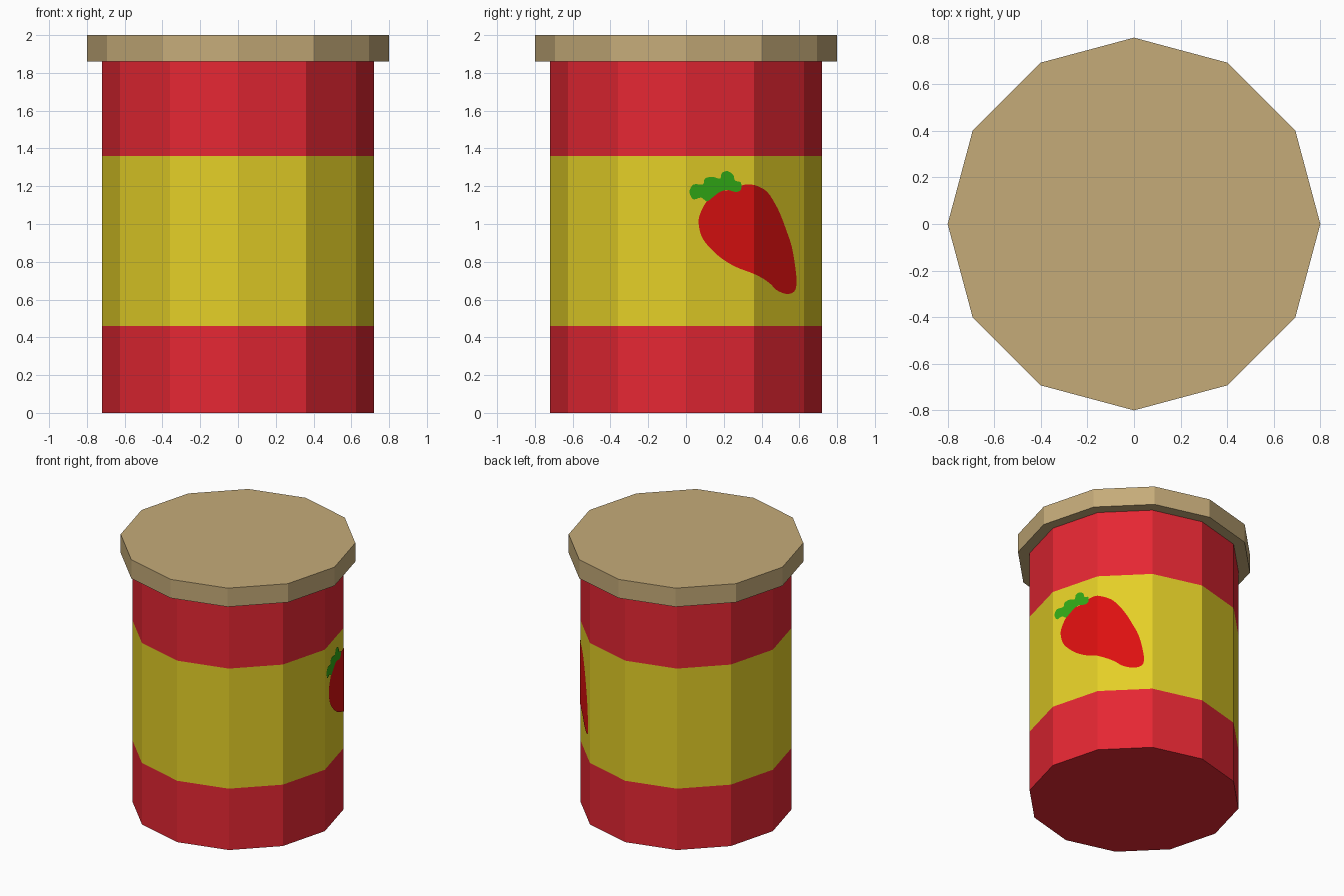
import bpy, bmesh, math
from mathutils import Vector

cube = bpy.data.objects.get("Cube")
if cube:
    bpy.data.objects.remove(cube, do_unlink=True)

SIDES, BODY_R, LID_R = 12, 0.72, 0.8
BODY_TOP, TOP = 1.86, 2.0
BAND = (0.46, 1.36)


def material(name, srgb):
    lin = [((c / 255 + 0.055) / 1.055) ** 2.4 for c in srgb]
    mat = bpy.data.materials.new(name)
    mat.use_nodes = True
    mat.diffuse_color = (*lin, 1)
    bsdf = mat.node_tree.nodes["Principled BSDF"]
    bsdf.inputs["Base Color"].default_value = (*lin, 1)
    bsdf.inputs["Roughness"].default_value = 0.8
    return mat


red = material("label red", (229, 39, 51))
yellow = material("band yellow", (228, 207, 39))
tan = material("lid tan", (197, 171, 121))
pepper_red = material("pepper red", (221, 16, 16))
leaf_green = material("leaf green", (49, 170, 22))


def finish(name, bm, *mats):
    mesh = bpy.data.meshes.new(name)
    bm.to_mesh(mesh)
    bm.free()
    for m in mats:
        mesh.materials.append(m)
    obj = bpy.data.objects.new(name, mesh)
    bpy.context.collection.objects.link(obj)
    return obj


def drum(radius, low, high):
    bm = bmesh.new()
    bmesh.ops.create_cone(bm, cap_ends=True, segments=SIDES, radius1=radius,
                          radius2=radius, depth=high - low)
    bmesh.ops.translate(bm, verts=bm.verts, vec=(0, 0, (low + high) / 2))
    return bm


def cut(bm, point, normal):
    bmesh.ops.bisect_plane(bm, geom=bm.verts[:] + bm.edges[:] + bm.faces[:],
                           plane_co=point, plane_no=normal)


# Jar body with the yellow band cut into its sides
bm = drum(BODY_R, 0, BODY_TOP)
for z in BAND:
    cut(bm, (0, 0, z), (0, 0, 1))
for f in bm.faces:
    f.material_index = int(BAND[0] < f.calc_center_median().z < BAND[1]
                           and abs(f.normal.z) < 0.5)
finish("jar_body", bm, red, yellow)

# Lid
finish("lid", drum(LID_R, BODY_TOP, TOP), tan)


def smooth_loop(points, steps=3):
    """Closed Catmull-Rom curve through the points."""
    pts = [Vector(p) / 100 for p in points]
    out = []
    for i in range(len(pts)):
        a, b, c, d = (pts[(i + k) % len(pts)] for k in (-1, 0, 1, 2))
        for s in range(steps):
            t = s / steps
            out.append(b + (c - a) * t / 2 + (a - b * 2.5 + c * 2 - d / 2) * t * t
                       + (b * 3 - a - c * 3 + d) * t ** 3 / 2)
    return out


def decal(name, points, lift, mat):
    """Flat outline in y and z, folded onto the two facets on the +x side."""
    bm = bmesh.new()
    face = bm.faces.new([bm.verts.new((0, p.x, p.y)) for p in smooth_loop(points)])
    face.normal_update()
    if face.normal.x < 0:
        face.normal_flip()
    cut(bm, (0, BODY_R / 2, 0), (0, 1, 0))
    corner = BODY_R * math.cos(math.pi / 6) + BODY_R / 2
    for v in bm.verts:
        y = v.co.y
        v.co.x = min(BODY_R - y * math.tan(math.pi / 12), corner - y) + lift
    bmesh.ops.triangulate(bm, faces=bm.faces[:])
    return finish(name, bm, mat)


# Painted pepper and its leaf, outlines in hundredths
pepper = [(11, 112), (7, 104), (7, 98), (9, 92), (14, 86), (20, 81), (27, 77),
          (35, 74), (41, 71), (45, 68), (48, 65), (53, 63), (57, 64), (58.5, 68),
          (58, 76), (56, 88), (53, 97), (50, 105), (47, 111), (43, 117), (38, 120),
          (33, 121), (28, 120), (23, 118), (17, 117)]
leaf = [(2, 118), (4, 121), (9, 121), (10, 124), (14, 125), (18, 124), (19, 127),
        (22, 128), (25, 126), (26, 123), (29, 122), (29, 118), (26, 117), (22, 118),
        (18, 117), (14, 114), (11, 112), (8, 114), (4, 113), (2, 116)]
decal("pepper_decal", pepper, 0.004, pepper_red)
decal("pepper_leaf_decal", leaf, 0.006, leaf_green)
